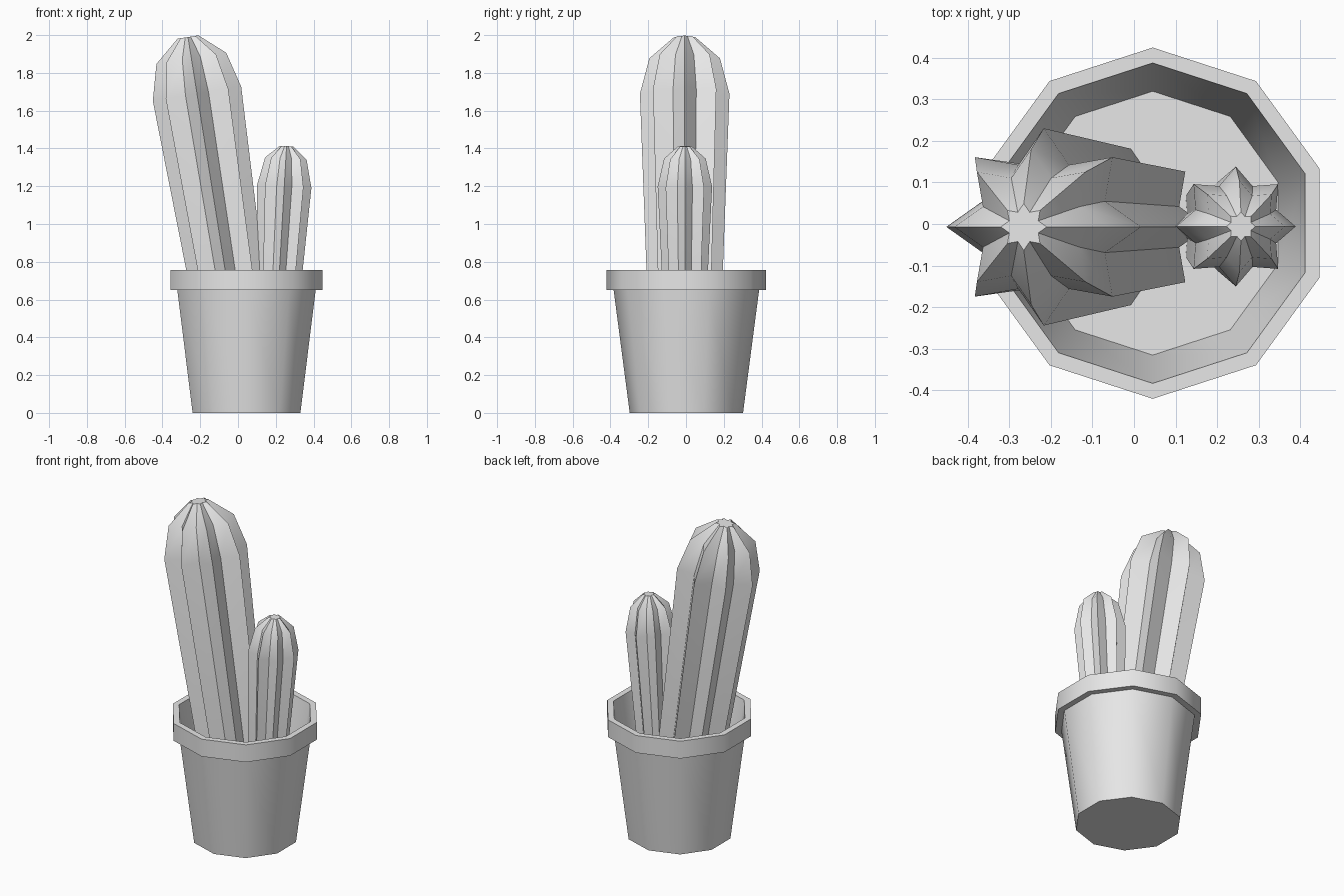
import bpy
import bmesh
import math
from mathutils import Matrix, Vector

if "Cube" in bpy.data.objects:
    bpy.data.objects.remove(bpy.data.objects["Cube"])

grey = bpy.data.materials.new("plain_grey")
grey.diffuse_color = (0.8, 0.8, 0.8, 1.0)
grey.use_nodes = True
grey.node_tree.nodes["Principled BSDF"].inputs["Base Color"].default_value = grey.diffuse_color


def loft(name, rings, matrix, smooth_angle):
    """Skin a stack of equal-length rings, capping both ends."""
    bm = bmesh.new()
    loops = [[bm.verts.new(p) for p in ring] for ring in rings]
    n = len(loops[0])
    for a, b in zip(loops, loops[1:]):
        for i in range(n):
            j = (i + 1) % n
            bm.faces.new((a[i], a[j], b[j], b[i]))
    bm.faces.new(loops[0][::-1])
    bm.faces.new(loops[-1])
    bm.transform(matrix)
    bmesh.ops.recalc_face_normals(bm, faces=bm.faces[:])
    mesh = bpy.data.meshes.new(name)
    bm.to_mesh(mesh)
    bm.free()
    mesh.materials.append(grey)
    obj = bpy.data.objects.new(name, mesh)
    bpy.context.collection.objects.link(obj)
    bpy.ops.object.select_all(action='DESELECT')
    obj.select_set(True)
    bpy.context.view_layer.objects.active = obj
    bpy.ops.object.shade_smooth_by_angle(angle=math.radians(smooth_angle))
    return obj


def polygon(radius, z, sides=10):
    return [(radius * math.sin(math.tau * i / sides),
             radius * math.cos(math.tau * i / sides), z) for i in range(sides)]


def star(radius, z, valley, ribs=8):
    points = []
    for i in range(ribs * 2):
        a = math.pi * i / ribs
        r = radius * (valley if i % 2 else 1)
        points.append((r * math.cos(a), r * math.sin(a), z))
    return points


def cactus(name, base, tip, profile, valley):
    """Ribbed column leaning from base to tip; profile is (radius, distance)."""
    base, tip = Vector(base), Vector(tip)
    lean = math.atan2(tip.x - base.x, tip.z - base.z)
    matrix = Matrix.Translation(base) @ Matrix.Rotation(lean, 4, 'Y')
    return loft(name, [star(r, d, valley) for r, d in profile], matrix, 30)


# Ten-sided pot: base, tapered wall, rim, hollow inside and soil floor
pot_profile = [(0.30, 0), (0.385, 0.65), (0.422, 0.65), (0.422, 0.757),
               (0.385, 0.757), (0.317, 0.38)]
loft("pot", [polygon(r, z) for r, z in pot_profile],
     Matrix.Translation((0.045, 0.002, 0)), 40)

# Tall leaning cactus
cactus("tall_cactus", (-0.008, -0.007, 0.38), (-0.265, -0.007, 1.99),
       [(0.188, 0), (0.237, 1.326), (0.187, 1.516), (0.056, 1.63)], 0.68)

# Short cactus
cactus("short_cactus", (0.198, -0.006, 0.38), (0.257, -0.006, 1.412),
       [(0.104, 0), (0.144, 0.82), (0.110, 0.968), (0.035, 1.034)], 0.73)
